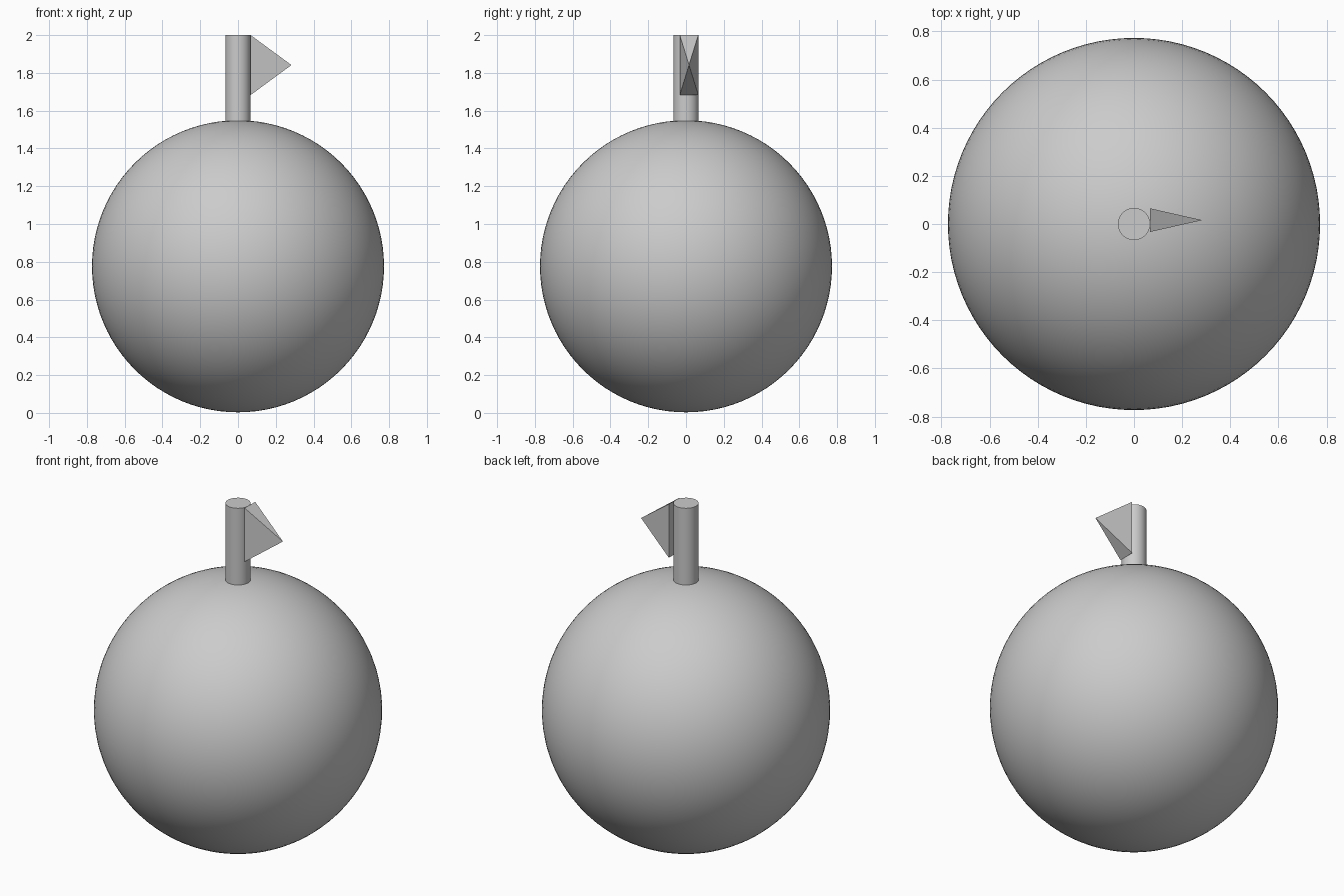
import bpy, bmesh, math
from mathutils import Matrix, Vector

if "Cube" in bpy.data.objects:
    bpy.data.objects.remove(bpy.data.objects["Cube"])

BALL_R, BALL_Z = 0.773, 0.776
POLE_R, POLE_TOP, POLE_BOTTOM = 0.067, 2.0, 1.54

# Round body
bpy.ops.mesh.primitive_uv_sphere_add(segments=96, ring_count=48, radius=BALL_R,
                                     location=(0, 0, BALL_Z))
body = bpy.context.object
body.name = "ball_body"
bpy.ops.object.shade_smooth()

# Upright pole, seated slightly into the top of the ball
bpy.ops.mesh.primitive_cylinder_add(vertices=48, radius=POLE_R, depth=POLE_TOP - POLE_BOTTOM,
                                    location=(0, 0, (POLE_TOP + POLE_BOTTOM) / 2))
pole = bpy.context.object
pole.name = "pole"
bpy.ops.object.shade_smooth_by_angle(angle=math.radians(30))

# Pennant: four-sided pyramid with its base on the pole and its tip toward +x
BASE_X, TIP_X = 0.067, 0.283
Y_MIN, Y_MAX, Z_MIN, Z_MAX = -0.033, 0.065, 1.683, 2.0
tip = (TIP_X, (Y_MIN + Y_MAX) / 2, (Z_MIN + Z_MAX) / 2)
bm = bmesh.new()
base = [bm.verts.new((BASE_X, y, z)) for y, z in
        ((Y_MIN, Z_MIN), (Y_MAX, Z_MIN), (Y_MAX, Z_MAX), (Y_MIN, Z_MAX))]
apex = bm.verts.new(tip)
bm.faces.new(base)
for i in range(4):
    bm.faces.new((base[i], base[(i + 1) % 4], apex))
bmesh.ops.recalc_face_normals(bm, faces=bm.faces)
mesh = bpy.data.meshes.new("pennant")
bm.to_mesh(mesh)
bm.free()
pennant = bpy.data.objects.new("pennant", mesh)
bpy.context.collection.objects.link(pennant)
